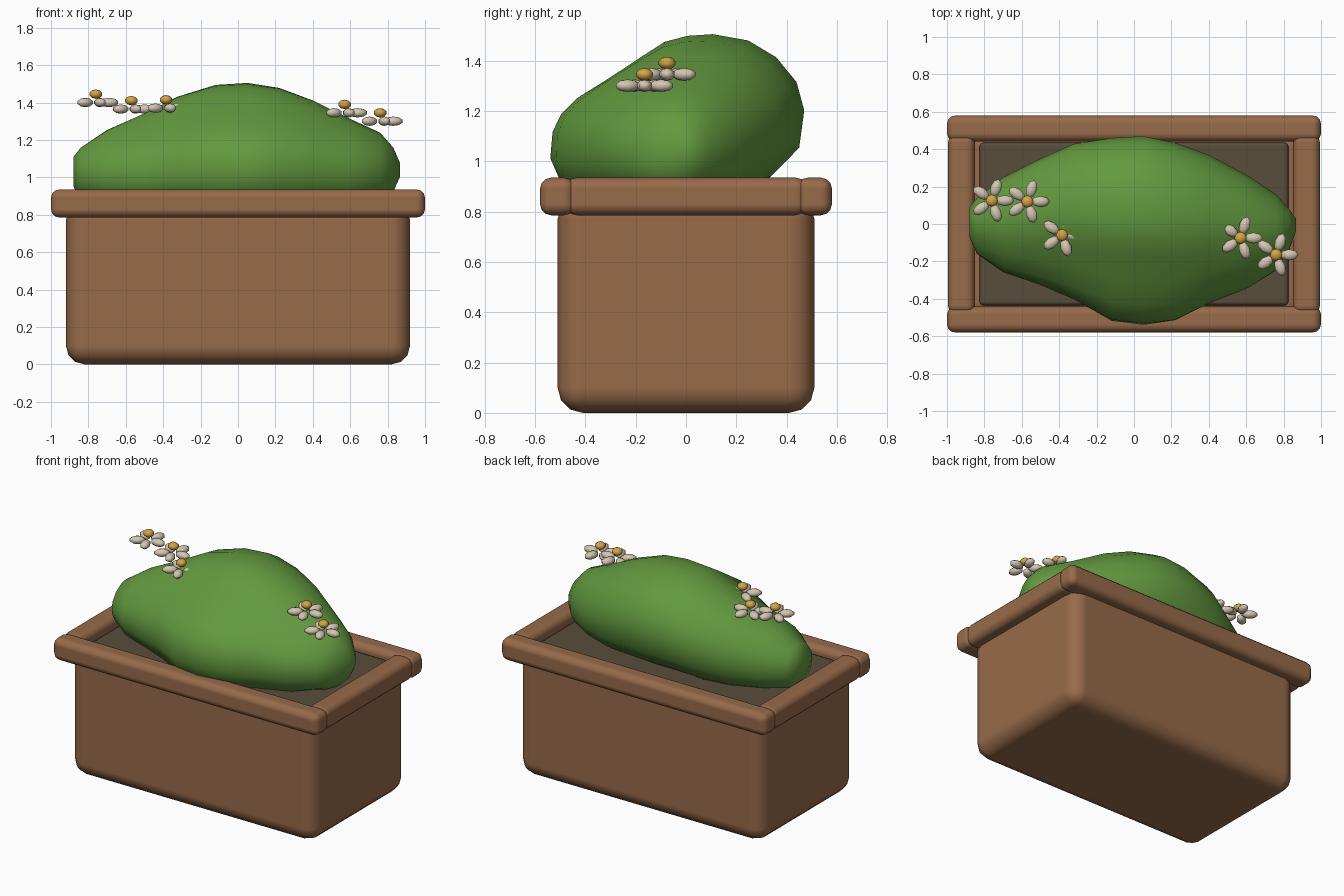
import bpy, bmesh, math
from mathutils import Matrix, Vector

if "Cube" in bpy.data.objects:
    bpy.data.objects.remove(bpy.data.objects["Cube"])


def material(name, rgb):
    m = bpy.data.materials.new(name)
    m.use_nodes = True
    m.diffuse_color = (*rgb, 1)
    bsdf = next(n for n in m.node_tree.nodes if n.type == 'BSDF_PRINCIPLED')
    bsdf.inputs["Base Color"].default_value = (*rgb, 1)
    return m


CLAY = material("clay brown", (0.31, 0.145, 0.068))
SOIL = material("dark soil", (0.098, 0.074, 0.044))
LEAF = material("leaf green", (0.125, 0.32, 0.05))
PETAL = material("petal cream", (0.66, 0.57, 0.44))
POLLEN = material("pollen gold", (0.66, 0.38, 0.06))


def finish(name, bm, mat):
    bmesh.ops.recalc_face_normals(bm, faces=bm.faces)
    for f in bm.faces:
        f.smooth = True
    mesh = bpy.data.meshes.new(name)
    bm.to_mesh(mesh)
    bm.free()
    mesh.materials.append(mat)
    ob = bpy.data.objects.new(name, mesh)
    bpy.context.scene.collection.objects.link(ob)
    return ob


def rounded_box(name, low, high, radius, segments, mat):
    low, high = Vector(low), Vector(high)
    bm = bmesh.new()
    bmesh.ops.create_cube(bm, size=1, matrix=Matrix.Translation((low + high) / 2)
                          @ Matrix.Diagonal((*(high - low), 1)))
    ob = finish(name, bm, mat)
    bevel = ob.modifiers.new("rounding", 'BEVEL')
    bevel.width, bevel.segments = radius, segments
    bevel.harden_normals = True
    return ob


# Planter body, soil and the four rim bars
rounded_box("planter_body", (-0.92, -0.51, 0), (0.92, 0.51, 0.87), 0.1, 3, CLAY)
rounded_box("soil", (-0.825, -0.435, 0.7), (0.825, 0.435, 0.89), 0.02, 2, SOIL)
for side, label in ((-1, "front"), (1, "back")):
    y = sorted((side * 0.44, side * 0.58))
    rounded_box(label + "_rim", (-1, y[0], 0.785), (1, y[1], 0.935), 0.045, 3, CLAY)
for side, label in ((-1, "right"), (1, "left")):
    x = sorted((side * 0.85, side * 0.995))
    rounded_box(label + "_rim", (x[0], -0.48, 0.785), (x[1], 0.48, 0.935), 0.045, 3, CLAY)

# Bush: lofted sections of x, front y, back y, bottom z, top z
SECTIONS = [
    (-0.88, -0.07, 0.09, 0.95, 1.11), (-0.84, -0.16, 0.14, 0.88, 1.16),
    (-0.70, -0.26, 0.25, 0.83, 1.255), (-0.50, -0.33, 0.35, 0.8, 1.345),
    (-0.32, -0.41, 0.43, 0.8, 1.435), (-0.12, -0.52, 0.46, 0.8, 1.495),
    (0.05, -0.54, 0.47, 0.8, 1.505), (0.22, -0.52, 0.435, 0.8, 1.48),
    (0.40, -0.43, 0.37, 0.8, 1.415), (0.60, -0.35, 0.265, 0.82, 1.315),
    (0.76, -0.25, 0.16, 0.86, 1.24), (0.83, -0.14, 0.08, 0.92, 1.16),
    (0.865, -0.04, 0.03, 1.0, 1.08)]
# Leaning middle profile as fractions of depth and height
PROFILE = [(0.06, 0.1), (0, 0.3), (0.01, 0.45), (0.045, 0.55), (0.11, 0.64),
           (0.24, 0.755), (0.36, 0.87), (0.45, 0.955), (0.54, 0.99), (0.64, 1),
           (0.78, 0.965), (0.89, 0.87), (0.97, 0.73), (1, 0.57), (0.98, 0.36),
           (0.87, 0.2), (0.7, 0.05), (0.4, 0)]
bm = bmesh.new()
rings = []
for x, y0, y1, z0, z1 in SECTIONS:
    round_mix = min(1, abs(x) / 0.8) ** 1.3 * 0.85
    ring = []
    for u, v in PROFILE:
        d = Vector((u - 0.5, v - 0.5)).normalized() * 0.5
        u += (0.5 + d.x - u) * round_mix
        v += (0.5 + d.y - v) * round_mix
        ring.append(bm.verts.new((x, y0 + (y1 - y0) * u, z0 + (z1 - z0) * v)))
    rings.append(ring)
for a, b in zip(rings, rings[1:]):
    for i in range(len(a)):
        j = (i + 1) % len(a)
        bm.faces.new((a[i], a[j], b[j], b[i]))
bm.faces.new(rings[0])
bm.faces.new(rings[-1])
finish("bush", bm, LEAF)

# Flowers: five flattened petals around a raised centre
FLOWERS = [(-0.76, 0.125, 1.4), (-0.57, 0.12, 1.365), (-0.385, -0.06, 1.37),
           (0.57, -0.075, 1.345), (0.76, -0.165, 1.3)]
for n, spot in enumerate(FLOWERS, 1):
    place = Matrix.Translation(spot)
    bm = bmesh.new()
    for k in range(5):
        m = (place @ Matrix.Rotation(math.tau * k / 5, 4, 'Z')
             @ Matrix.Translation((0.07, 0, 0)) @ Matrix.Diagonal((0.052, 0.031, 0.025, 1)))
        bmesh.ops.create_uvsphere(bm, u_segments=8, v_segments=5, radius=1, matrix=m)
    finish(f"flower_petals_{n}", bm, PETAL)
    bm = bmesh.new()
    m = place @ Matrix.Translation((0, 0, 0.045)) @ Matrix.Diagonal((0.035, 0.035, 0.025, 1))
    bmesh.ops.create_uvsphere(bm, u_segments=8, v_segments=5, radius=1, matrix=m)
    finish(f"flower_centre_{n}", bm, POLLEN)
